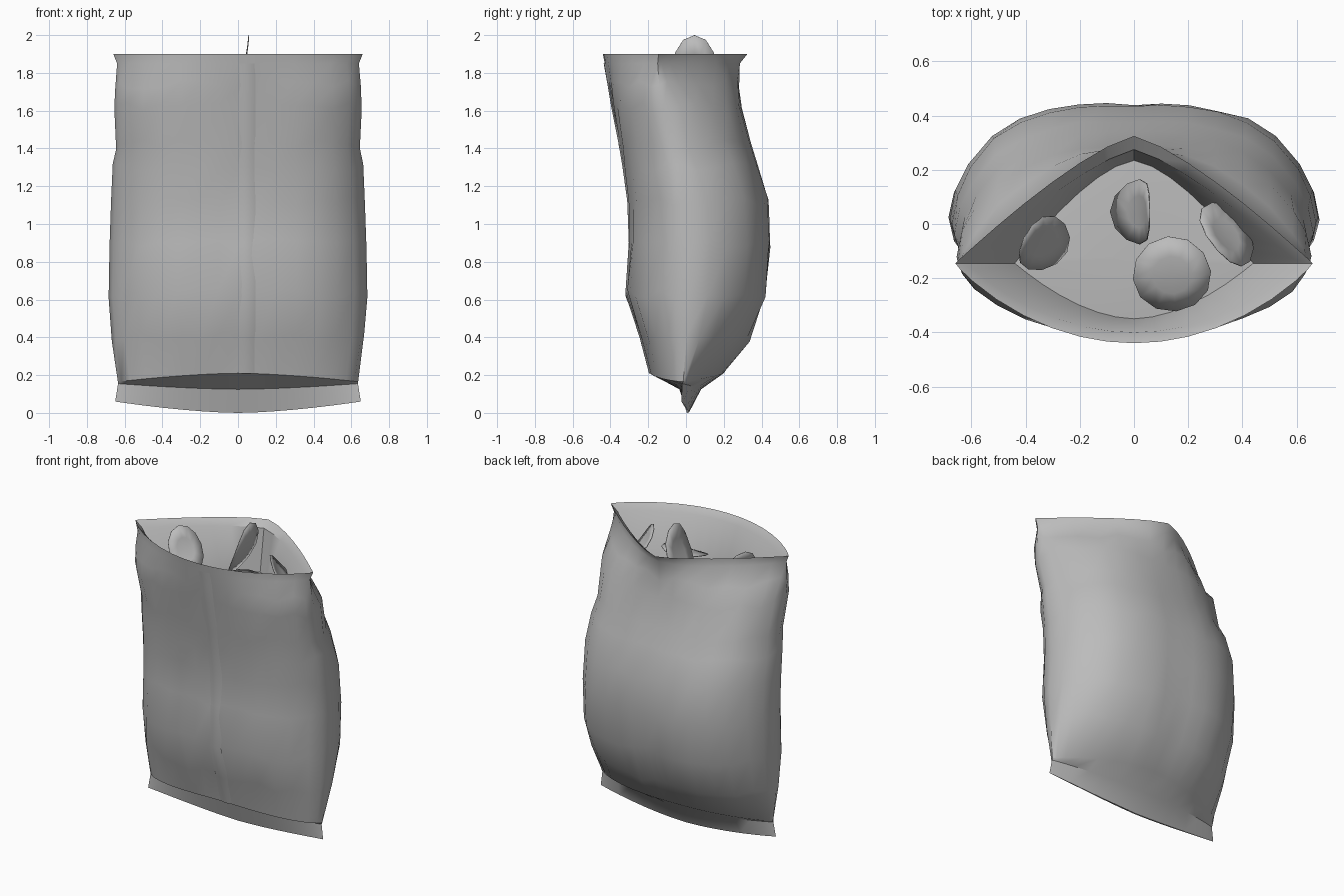
import bpy, bmesh, math, random
from mathutils import Vector

if "Cube" in bpy.data.objects:
    bpy.data.objects.remove(bpy.data.objects["Cube"])

random.seed(4)
foil = bpy.data.materials.new("plain_grey")
foil.diffuse_color = (0.5, 0.5, 0.5, 1)
foil.use_nodes = True
foil.node_tree.nodes["Principled BSDF"].inputs["Base Color"].default_value = foil.diffuse_color

# Bag levels: z centre, z corner, half width, seam y, front y, back y, front fullness, back fullness
LEVELS = [
    (0.00, 0.06, 0.65, -0.025, 0.005, 0.015, 2, 2),
    (0.125, 0.155, 0.635, -0.02, -0.035, 0.08, 2, 1.9),
    (0.21, 0.165, 0.636, -0.015, -0.19, 0.20, 2.4, 2.0),
    (0.40, 0.40, 0.668, 0.00, -0.24, 0.335, 2.8, 2.5),
    (0.63, 0.63, 0.685, 0.02, -0.315, 0.425, 3, 3),
    (0.90, 0.90, 0.68, 0.02, -0.297, 0.442, 3, 3.2),
    (1.12, 1.12, 0.672, 0.00, -0.305, 0.437, 3, 3.2),
    (1.30, 1.30, 0.663, -0.04, -0.33, 0.378, 2.8, 3),
    (1.42, 1.42, 0.645, -0.07, -0.35, 0.34, 2.7, 2.8),
    (1.62, 1.62, 0.655, -0.12, -0.39, 0.29, 2.6, 2.5),
    (1.74, 1.74, 0.65, -0.145, -0.41, 0.285, 2.4, 2.1),
    (1.85, 1.85, 0.64, -0.15, -0.43, 0.285, 2.1, 1.6),
    (1.90, 1.90, 0.66, -0.145, -0.44, 0.325, 2, 1.3),
]
# Inside of the mouth, from just under the rim down to the fill level
INSIDE = [
    (1.86, 1.86, 0.61, -0.145, -0.40, 0.275, 2, 1.3),
    (1.58, 1.58, 0.44, -0.145, -0.35, 0.235, 1.8, 1.5),
]
STEPS = [0, 0.15, 0.3, 0.46, 0.62, 0.77, 0.9, 0.97]
SPAN = [-1] + [-t for t in STEPS[:0:-1]] + STEPS + [1]


def section(level, t, front):
    """Point on one panel of a level; t runs from -1 to 1 across the bag."""
    zc, ze, w, ys, yf, yb, af, ab = level
    a, y = (af, yf) if front else (ab, yb)
    power = 0.6 if a >= 2.5 else 1.0 - 0.4 * max(0, a - 1.8) / 0.7
    bulge = max(0, 1 - abs(t) ** a) ** power
    return Vector((w * t, ys + (y - ys) * bulge, zc + (ze - zc) * abs(t) ** 1.6))


def finish(name, bm, angle=30):
    bmesh.ops.recalc_face_normals(bm, faces=bm.faces)
    mesh = bpy.data.meshes.new(name)
    bm.to_mesh(mesh)
    bm.free()
    mesh.materials.append(foil)
    ob = bpy.data.objects.new(name, mesh)
    bpy.context.collection.objects.link(ob)
    bpy.ops.object.select_all(action='DESELECT')
    ob.select_set(True)
    bpy.context.view_layer.objects.active = ob
    bpy.ops.object.shade_smooth_by_angle(angle=math.radians(angle))
    return ob


# Crumpled bag with an open mouth and a pinched bottom seal
bm = bmesh.new()
rings = []
for i, level in enumerate(LEVELS + INSIDE):
    pts = [section(level, t, True) for t in SPAN]
    pts += [section(level, t, False) for t in SPAN[-2:0:-1]]
    if 3 <= i <= 10:
        for p in pts:
            p += Vector((0, random.uniform(-1, 1) * 0.006, random.uniform(-1, 1) * 0.025))
    rings.append([bm.verts.new(p) for p in pts])
for low, high in zip(rings, rings[1:]):
    for k in range(len(low)):
        n = (k + 1) % len(low)
        bm.faces.new((low[k], low[n], high[n], high[k]))
bm.faces.new(rings[0])
hub = bm.verts.new((0, -0.12, 1.60))
last = rings[-1]
for k in range(len(last)):
    bm.faces.new((last[k], last[(k + 1) % len(last)], hub))
finish("bag", bm, 38)

# Soft overlapping seam running up the middle of the front
bm = bmesh.new()
rows = []
for level in LEVELS[2:12]:
    row = []
    for x, lift in ((0.0, -0.002), (0.025, 0.006), (0.068, 0.006), (0.093, -0.002)):
        p = section(level, x / level[2], True)
        row.append(bm.verts.new(p - Vector((0, lift, 0))))
    rows.append(row)
for low, high in zip(rows, rows[1:]):
    for k in range(3):
        bm.faces.new((low[k], low[k + 1], high[k + 1], high[k]))
finish("front_seam", bm, 40)


# Curved crisps standing in the mouth
def crisp(name, centre, across, along, width, length, bend, flat_at=0):
    u = Vector(across).normalized()
    v = Vector(along)
    v = (v - u * v.dot(u)).normalized()
    n = u.cross(v)
    bm = bmesh.new()

    def point(x, y):
        return bm.verts.new(Vector(centre) + u * x * width + v * y * length
                            + n * bend * (y - flat_at) ** 2)

    loops = []
    for r in (0.5, 1.0):
        loops.append([point(r * math.cos(math.tau * k / 12), r * math.sin(math.tau * k / 12))
                      for k in range(12)])
    mid = point(0, 0)
    for k in range(12):
        m = (k + 1) % 12
        bm.faces.new((loops[0][k], loops[0][m], mid))
        bm.faces.new((loops[0][k], loops[1][k], loops[1][m], loops[0][m]))
    ob = finish(name, bm, 40)
    mod = ob.modifiers.new("thickness", 'SOLIDIFY')
    mod.thickness = 0.004


crisp("crisp_tall", (0.055, 0.045, 1.81), (0, 1, 0), (0, 0, 1), 0.12, 0.19, -0.036, 1)
crisp("crisp_left", (-0.34, -0.07, 1.76), (0.45, 0.9, 0.1), (-0.09, 0, 0.12), 0.11, 0.15, 0.02)
crisp("crisp_right", (0.34, -0.04, 1.77), (0.65, -0.72, -0.2), (-0.07, -0.05, 0.11), 0.135, 0.12, -0.02)
crisp("crisp_flat", (0.14, -0.19, 1.715), (1, 0.1, 0.05), (0, 1, 0.3), 0.145, 0.145, -0.02)
